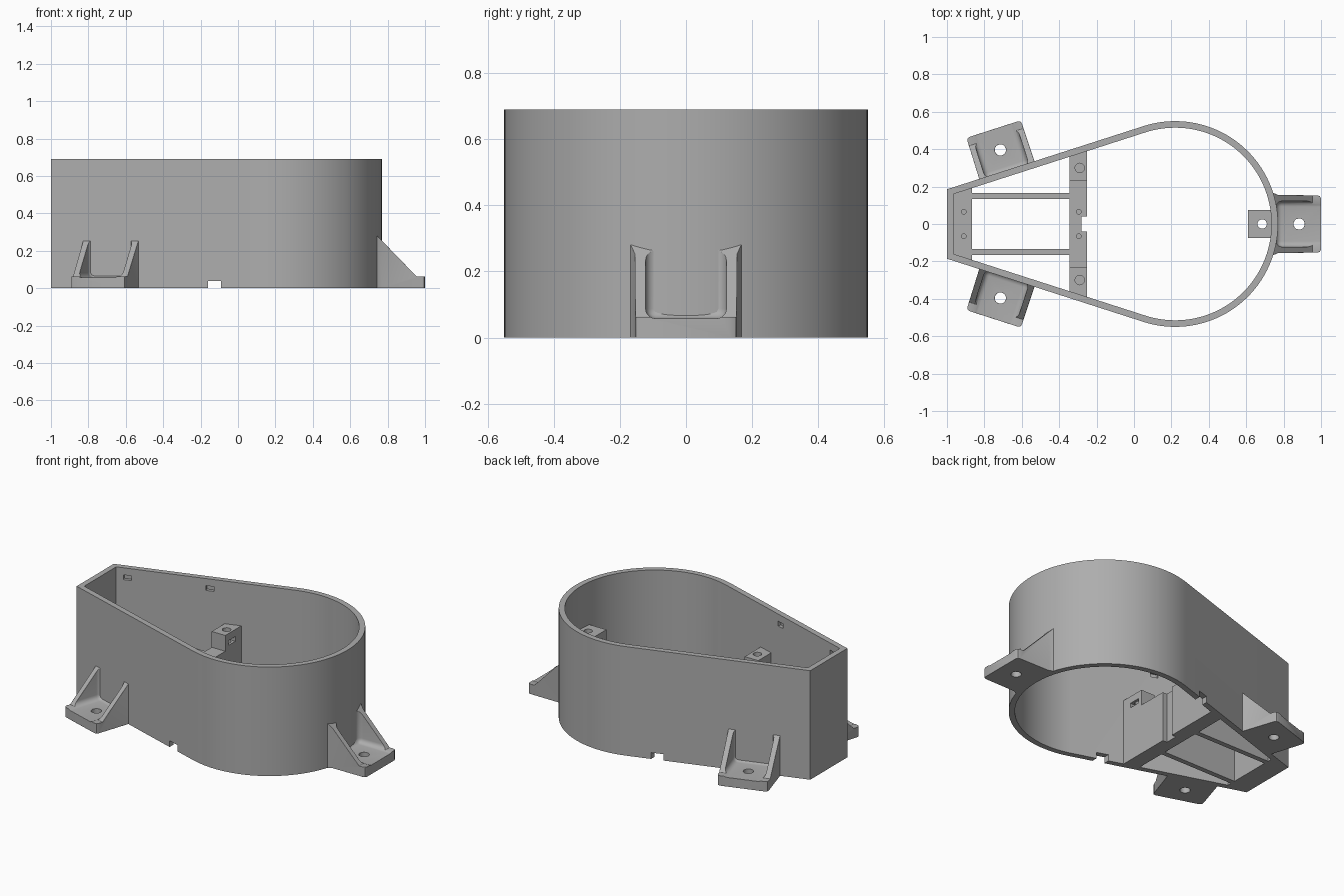
import bpy, bmesh
from math import sin, cos, pi, asin, atan2
from mathutils import Matrix, Vector

cube = bpy.data.objects.get("Cube")
if cube:
    bpy.data.objects.remove(cube, do_unlink=True)

grey = bpy.data.materials.new("plain grey")
grey.use_nodes = True
grey.diffuse_color = (0.42, 0.42, 0.42, 1)
grey.node_tree.nodes["Principled BSDF"].inputs["Base Color"].default_value = (0.42, 0.42, 0.42, 1)

H, R, WALL, CX, BACK = 0.69, 0.55, 0.035, 0.22, -1.0
NX = -0.306                      # normal of the slanted side walls
NY = (1 - NX * NX) ** 0.5


def finish(bm, name):
    bmesh.ops.recalc_face_normals(bm, faces=bm.faces)
    mesh = bpy.data.meshes.new(name)
    bm.to_mesh(mesh)
    bm.free()
    mesh.materials.append(grey)
    ob = bpy.data.objects.new(name, mesh)
    bpy.context.scene.collection.objects.link(ob)
    return ob


def prism(name, pts, z0, z1):
    """Extrude a plan outline from z0 to z1."""
    bm = bmesh.new()
    face = bm.faces.new([bm.verts.new((x, y, z0)) for x, y in pts])
    ext = bmesh.ops.extrude_face_region(bm, geom=[face])
    verts = [v for v in ext["geom"] if isinstance(v, bmesh.types.BMVert)]
    bmesh.ops.translate(bm, verts=verts, vec=(0, 0, z1 - z0))
    return finish(bm, name)


def box(name, x0, x1, y0, y1, z0, z1):
    return prism(name, [(x0, y0), (x1, y0), (x1, y1), (x0, y1)], z0, z1)


def drill(x, y, r, z0, z1):
    return prism("drill", [(x + r * cos(i * pi / 12), y + r * sin(i * pi / 12))
                           for i in range(24)], z0, z1)


def cut(ob, *tools):
    """Subtract the tools, then remove them."""
    for t in tools:
        t.hide_render = True
        mod = ob.modifiers.new("cut", "BOOLEAN")
        mod.operation, mod.solver, mod.object = "DIFFERENCE", "EXACT", t
    bpy.context.view_layer.update()
    dg = bpy.context.evaluated_depsgraph_get()
    mesh = bpy.data.meshes.new_from_object(ob.evaluated_get(dg))
    ob.modifiers.clear()
    ob.data = mesh
    for t in tools:
        bpy.data.objects.remove(t, do_unlink=True)


def smooth(ob):
    bpy.ops.object.select_all(action="DESELECT")
    ob.select_set(True)
    bpy.context.view_layer.objects.active = ob
    bpy.ops.object.shade_smooth_by_angle(angle=0.5)


def side_y(x, r):
    """Half width of the slanted part at x for a given nose radius."""
    return (r - NX * (x - CX)) / NY


def outline(r, back, n=72):
    a = pi / 2 + asin(-NX)
    arc = [(CX + r * cos(-a + 2 * a * i / n), r * sin(-a + 2 * a * i / n)) for i in range(n + 1)]
    y = side_y(back, r)
    return arc + [(back, y), (back, -y)]


# Teardrop shell
shell = prism("shell_wall", outline(R, BACK), 0, H)
cutters = [prism("hollow", outline(R - WALL, BACK + WALL), -0.1, H + 0.1),
           box("cable_notch", -0.16, -0.09, -1, 1, -0.1, 0.04)]
for s in (1, -1):
    for x in (-0.90, -0.43):     # blind lid-clip slots
        slot = box("clip_slot", -0.024, 0.024, -0.02, 0.02, 0.615, 0.645)
        slot.matrix_world = (Matrix.Translation((x, s * side_y(x, R - WALL), 0))
                             @ Matrix.Rotation(s * atan2(-NX, NY), 4, "Z"))
        cutters.append(slot)
cut(shell, *cutters)
smooth(shell)


# Inner frame
def crosswise(name, x0, x1, z1, inner=None, s=1):
    """Block reaching into the slanted walls, whole or on one side only."""
    ya, yb = side_y(x0, R - 0.02), side_y(x1, R - 0.02)
    if inner is None:
        pts = [(x0, -ya), (x1, -yb), (x1, yb), (x0, ya)]
    else:
        pts = [(x0, s * inner), (x1, s * inner), (x1, s * yb), (x0, s * ya)]
    return prism(name, pts, 0, z1)


MID = 0.32
end_block = crosswise("end_block", -0.98, -0.865, MID)
cut(end_block, *[drill(-0.91, y, 0.012, MID - 0.12, MID + 0.1) for y in (-0.065, 0.065)])
cross_block = crosswise("cross_block", -0.345, -0.25, MID)
cut(cross_block, box("wire_notch", -0.28, -0.2, -0.04, 0.04, -0.1, 1),
    *[drill(-0.295, y, 0.012, MID - 0.12, MID + 0.1) for y in (-0.065, 0.065)])
for s, side in ((1, "left"), (-1, "right")):
    box(side + "_rail", -0.87, -0.34, s * 0.15 - 0.016, s * 0.15 + 0.016, 0, MID)
    post = crosswise(side + "_screw_post", -0.345, -0.25, 0.42, 0.23, s)
    cut(post, drill(-0.29, s * 0.3, 0.025, 0.26, 0.6),
        box("nut_slot", -0.32, -0.2, s * 0.295 - 0.035, s * 0.295 + 0.035, 0.345, 0.375))

# Screw pad on the nose wall, with a sloping underside
pad = box("nose_screw_pad", 0.61, 0.75, -0.075, 0.075, 0.2, 0.42)
for v in pad.data.vertices:
    if v.co.x < 0.65 and v.co.z < 0.3:
        v.co.z = 0.32
cut(pad, drill(0.685, 0, 0.025, 0, 0.6),
    box("nut_slot", 0.5, 0.715, -0.035, 0.035, 0.35, 0.38))


# Mounting lugs: local +x points out of the wall
def lug(name, x, y, angle):
    half = [(0.21, 0.153), (0.224, 0.149), (0.23, 0.135)]
    plan = [(-0.028, 0.168), (0, 0.155)] + half
    ob = prism(name, plan + [(u, -v) for u, v in reversed(plan)], 0, 0.29)
    slope = prism("slope", [(-0.1, 0.357), (0.185, 0.063), (0.4, 0.063), (0.4, 0.7), (-0.1, 0.7)], -0.4, 0.4)
    slope.data.transform(Matrix.Rotation(pi / 2, 4, "X"))
    pocket = box("pocket", -0.01, 0.5, -0.122, 0.122, 0.058, 0.7)
    bev = pocket.modifiers.new("round", "BEVEL")
    bev.width, bev.segments = 0.03, 5
    cut(ob, slope, pocket, drill(0.113, 0, 0.03, -0.1, 0.3))
    edge = ob.modifiers.new("soft_edges", "BEVEL")
    edge.width, edge.segments, edge.angle_limit = 0.004, 2, 0.7
    ob.matrix_world = Matrix.Translation((x, y, 0)) @ Matrix.Rotation(angle, 4, "Z")
    smooth(ob)


lug("nose_lug", CX + R, 0, 0)
for s, side in ((1, "left"), (-1, "right")):
    lx = -0.68
    lug(side + "_lug", lx, s * side_y(lx, R), s * atan2(NY, NX))
